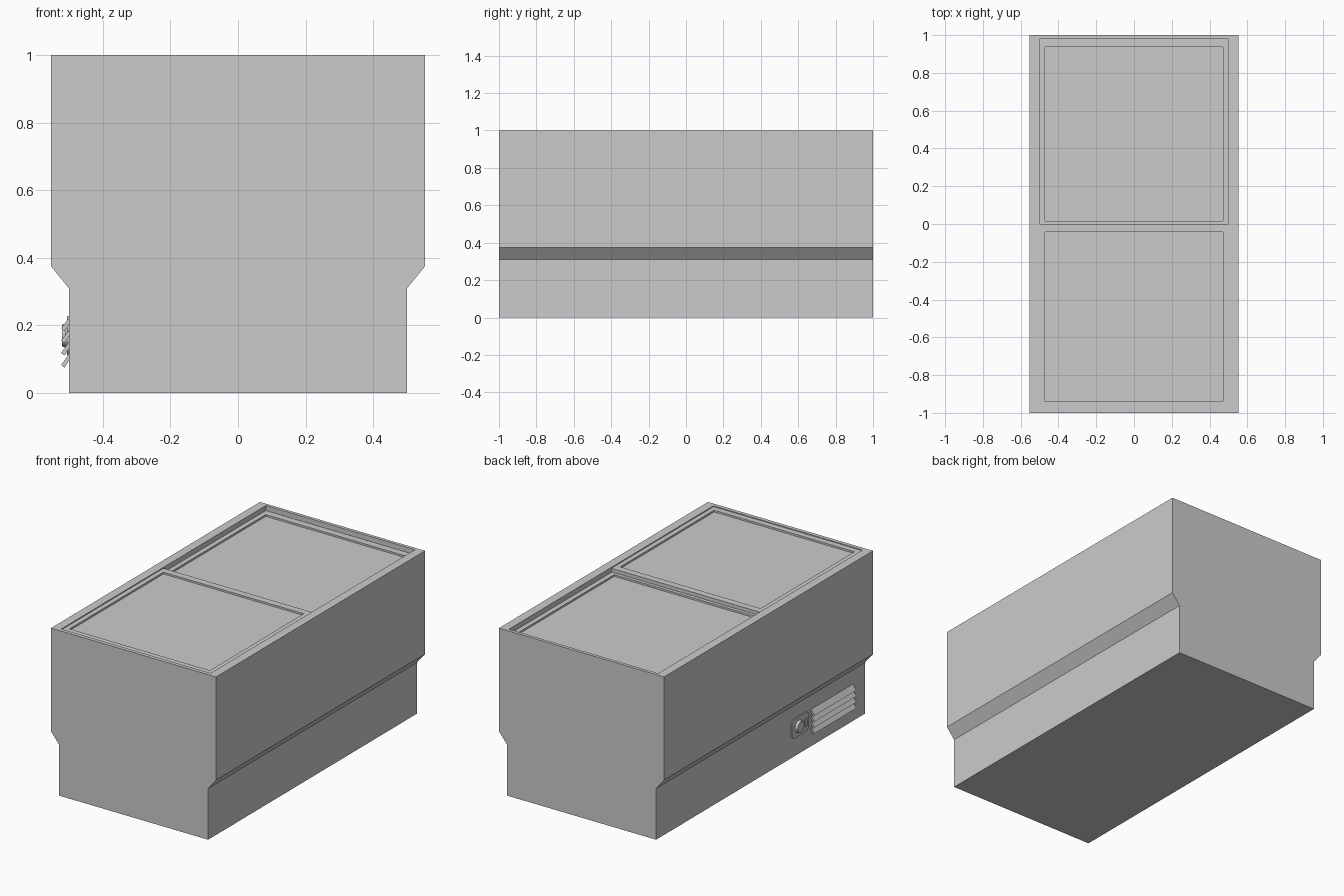
import bpy, bmesh, math
from mathutils import Matrix

if "Cube" in bpy.data.objects:
    bpy.data.objects.remove(bpy.data.objects["Cube"])


def finish(bm, name):
    bmesh.ops.recalc_face_normals(bm, faces=bm.faces[:])
    mesh = bpy.data.meshes.new(name)
    bm.to_mesh(mesh)
    bm.free()
    obj = bpy.data.objects.new(name, mesh)
    bpy.context.collection.objects.link(obj)
    return obj


def extrude_profile(points, y0, y1):
    """Solid from an (x, z) outline running along y."""
    bm = bmesh.new()
    face = bm.faces.new([bm.verts.new((x, y0, z)) for x, z in points])
    new = bmesh.ops.extrude_face_region(bm, geom=[face])["geom"]
    verts = [v for v in new if isinstance(v, bmesh.types.BMVert)]
    bmesh.ops.translate(bm, vec=(0, y1 - y0, 0), verts=verts)
    bmesh.ops.recalc_face_normals(bm, faces=bm.faces[:])
    return bm


def sink_top(bm, half_x, y0, y1, depth):
    """Cut a rectangular pocket into the top face."""
    top = max(bm.faces, key=lambda f: f.calc_center_median().z)
    mid = top.calc_center_median().y
    bmesh.ops.inset_region(bm, faces=[top], thickness=0.01)
    for v in top.verts:
        v.co.x = math.copysign(half_x, v.co.x)
        v.co.y = y1 if v.co.y > mid else y0
    new = bmesh.ops.extrude_face_region(bm, geom=[top])["geom"]
    bmesh.ops.translate(bm, vec=(0, 0, -depth),
                        verts=[v for v in new if isinstance(v, bmesh.types.BMVert)])
    if top.is_valid:
        bmesh.ops.delete(bm, geom=[top], context="FACES_ONLY")


# Cabinet: stepped profile with a recessed opening on top
half = [(0.5, 0), (0.5, 0.31), (0.553, 0.375), (0.553, 1)]
body = extrude_profile(half + [(-x, z) for x, z in reversed(half)], -1, 1)
sink_top(body, 0.5, -0.977, 0.98, 0.07)
finish(body, "cabinet")

# Two sliding lids, the front one riding above the rear one
for name, y0, y1, top in (("front_lid", -0.976, 0.0, 0.995),
                          ("rear_lid", -0.02, 0.979, 0.97)):
    lid = extrude_profile([(-0.499, top - 0.022), (0.499, top - 0.022),
                           (0.499, top), (-0.499, top)], y0, y1)
    sink_top(lid, 0.47, y0 + 0.035, y1 - 0.042, 0.011)
    finish(lid, name)

# Slanted ventilation slats
for i in range(4):
    z = 0.075 + 0.036 * i
    slat = extrude_profile([(-0.498, z + 0.043), (-0.523, z + 0.008),
                            (-0.513, z), (-0.498, z + 0.024)], -0.885, -0.483)
    finish(slat, f"vent_slat_{i + 1}")

# Control plate with clipped corners
y, z = -0.373, 0.17
w, h, c = 0.08, 0.058, 0.016
bm = bmesh.new()
outline = [(w, c - h), (w, h - c), (w - c, h), (c - w, h),
           (-w, h - c), (-w, c - h), (c - w, -h), (w - c, -h)]
face = bm.faces.new([bm.verts.new((-0.498, y + a, z + b)) for a, b in outline])
new = bmesh.ops.extrude_face_region(bm, geom=[face])["geom"]
bmesh.ops.translate(bm, vec=(-0.008, 0, 0),
                    verts=[v for v in new if isinstance(v, bmesh.types.BMVert)])
finish(bm, "control_plate")

# Thermostat knob and indicator switch
bm = bmesh.new()
bmesh.ops.create_cone(bm, cap_ends=True, segments=24, radius1=0.038, radius2=0.032,
                      depth=0.016, matrix=Matrix.Translation((-0.512, y + 0.015, z))
                      @ Matrix.Rotation(-math.pi / 2, 4, "Y"))
knob = finish(bm, "thermostat_knob")
bpy.context.view_layer.objects.active = knob
knob.select_set(True)
bpy.ops.object.shade_smooth_by_angle()

bm = bmesh.new()
bmesh.ops.create_cube(bm, size=1, matrix=Matrix.Translation((-0.506, y - 0.048, z))
                      @ Matrix.Diagonal((0.012, 0.02, 0.045, 1)))
finish(bm, "indicator_switch")
